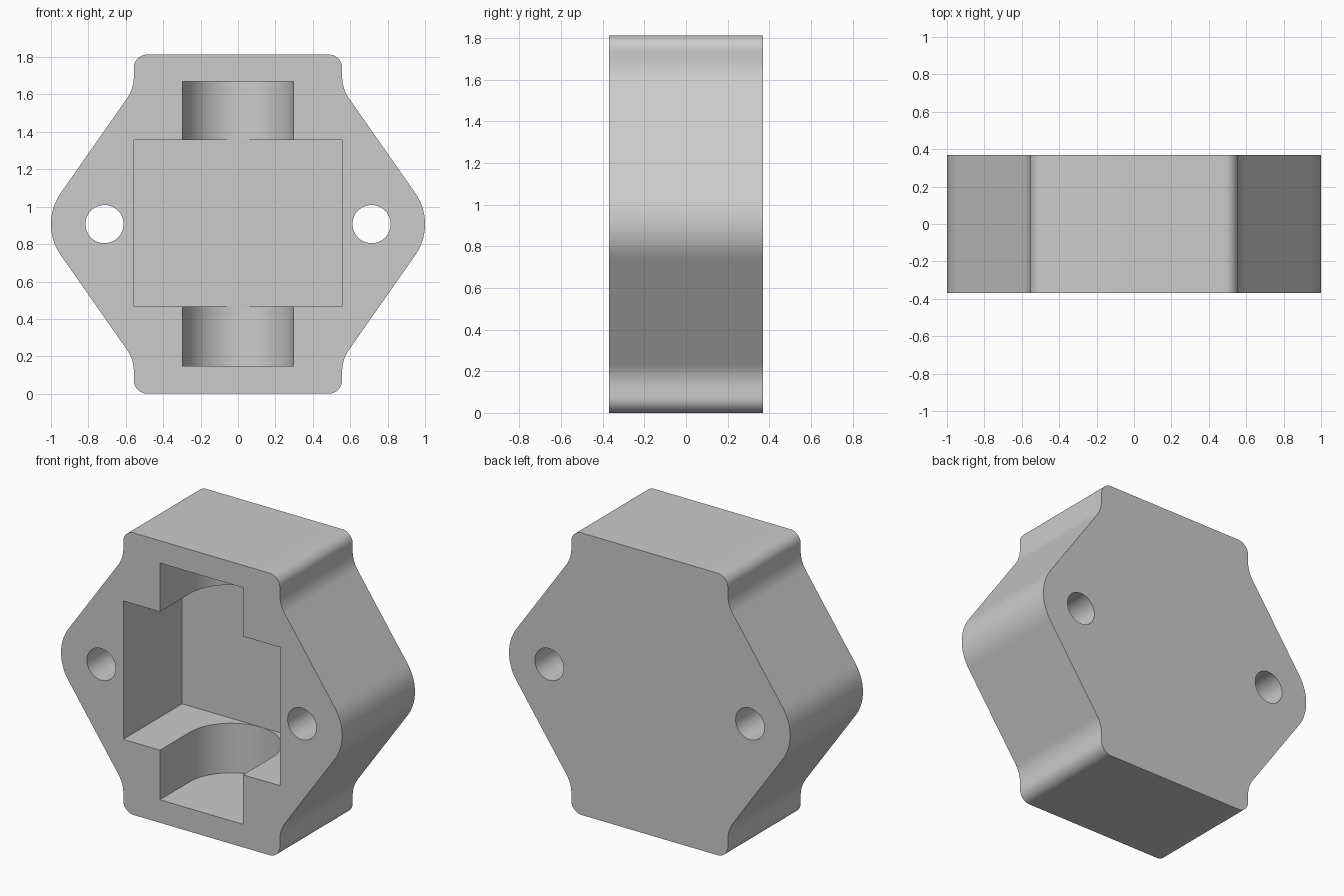
import bpy
import bmesh
from math import sin, cos, tan, radians

if "Cube" in bpy.data.objects:
    bpy.data.objects.remove(bpy.data.objects["Cube"], do_unlink=True)

HALF_DEPTH = 0.37
MID_Z = 0.907       # half the total height
HOLE_X = 0.714

grey = bpy.data.materials.new("light_grey")
grey.use_nodes = True
colour = (0.6, 0.6, 0.6, 1)
grey.diffuse_color = colour
grey.node_tree.nodes["Principled BSDF"].inputs["Base Color"].default_value = colour


def arc(cx, cy, r, start, end, steps):
    """Points along an arc, angles in degrees."""
    angles = [radians(start + (end - start) * i / steps) for i in range(steps + 1)]
    return [(cx + r * cos(a), cy + r * sin(a)) for a in angles]


def prism(name, points, low, high, axis):
    """Extrude a closed outline along y (x, z points) or z (x, y points)."""
    place = (lambda u, v, t: (u, t, v)) if axis == "y" else (lambda u, v, t: (u, v, t))
    bm = bmesh.new()
    ring = [bm.verts.new(place(u, v, low)) for u, v in points]
    cap = bm.faces.new(ring)
    top = bmesh.ops.extrude_face_region(bm, geom=[cap])
    move = place(0, 0, high - low)
    bmesh.ops.translate(bm, vec=move, verts=[g for g in top["geom"] if isinstance(g, bmesh.types.BMVert)])
    bmesh.ops.recalc_face_normals(bm, faces=bm.faces)
    mesh = bpy.data.meshes.new(name)
    bm.to_mesh(mesh)
    bm.free()
    mesh.materials.append(grey)
    obj = bpy.data.objects.new(name, mesh)
    bpy.context.collection.objects.link(obj)
    return obj


# Quarter outline: rounded ear tip, straight flank, concave fillet, rounded corner
SIDE_X, TILT, TIP_R, FILLET_R, CORNER_R = 0.557, 35, 0.29, 0.2, 0.073
tip = arc(1 - TIP_R, 0, TIP_R, 0, TILT, 10)
join_x = SIDE_X + FILLET_R * (1 - cos(radians(TILT)))
join_z = tip[-1][1] + (tip[-1][0] - join_x) / tan(radians(TILT))
fillet_z = join_z + FILLET_R * sin(radians(TILT))
fillet = arc(SIDE_X + FILLET_R, fillet_z, FILLET_R, 180 + TILT, 180, 10)
corner = arc(SIDE_X - CORNER_R, MID_Z - CORNER_R, CORNER_R, 0, 90, 12)
quarter = tip + fillet + corner

# Mirror the quarter to the full outline
half = quarter + [(-x, z) for x, z in reversed(quarter)]
outline = half + [(x, -z) for x, z in reversed(half[1:-1])]
body = prism("flange_body", [(x, z + MID_Z) for x, z in outline], -HALF_DEPTH, HALF_DEPTH, "y")

# Cutters: square pocket, round-backed vertical slot, two through holes
FRONT = -HALF_DEPTH - 0.1
pocket = [(-SIDE_X, 0.467), (SIDE_X, 0.467), (SIDE_X, 1.357), (-SIDE_X, 1.357)]
SLOT_R = 0.296
slot = [(-SLOT_R, FRONT), (SLOT_R, FRONT)] + arc(0, -0.07, SLOT_R, 0, 180, 48)
cutters = [
    prism("pocket_cutter", pocket, FRONT, 0.228, "y"),
    prism("slot_cutter", slot, 0.148, 1.67, "z"),
]
for side, label in ((1, "left"), (-1, "right")):
    circle = arc(side * HOLE_X, MID_Z, 0.102, 0, 360, 48)[:-1]
    cutters.append(prism(label + "_hole_cutter", circle, FRONT, -FRONT, "y"))

bpy.ops.object.select_all(action="DESELECT")
bpy.context.view_layer.objects.active = body
body.select_set(True)
for cutter in cutters:
    mod = body.modifiers.new(cutter.name, "BOOLEAN")
    mod.operation = "DIFFERENCE"
    mod.solver = "EXACT"
    mod.object = cutter
    bpy.ops.object.modifier_apply(modifier=mod.name)
    bpy.data.objects.remove(cutter, do_unlink=True)

bpy.ops.object.shade_smooth_by_angle(angle=radians(30))
